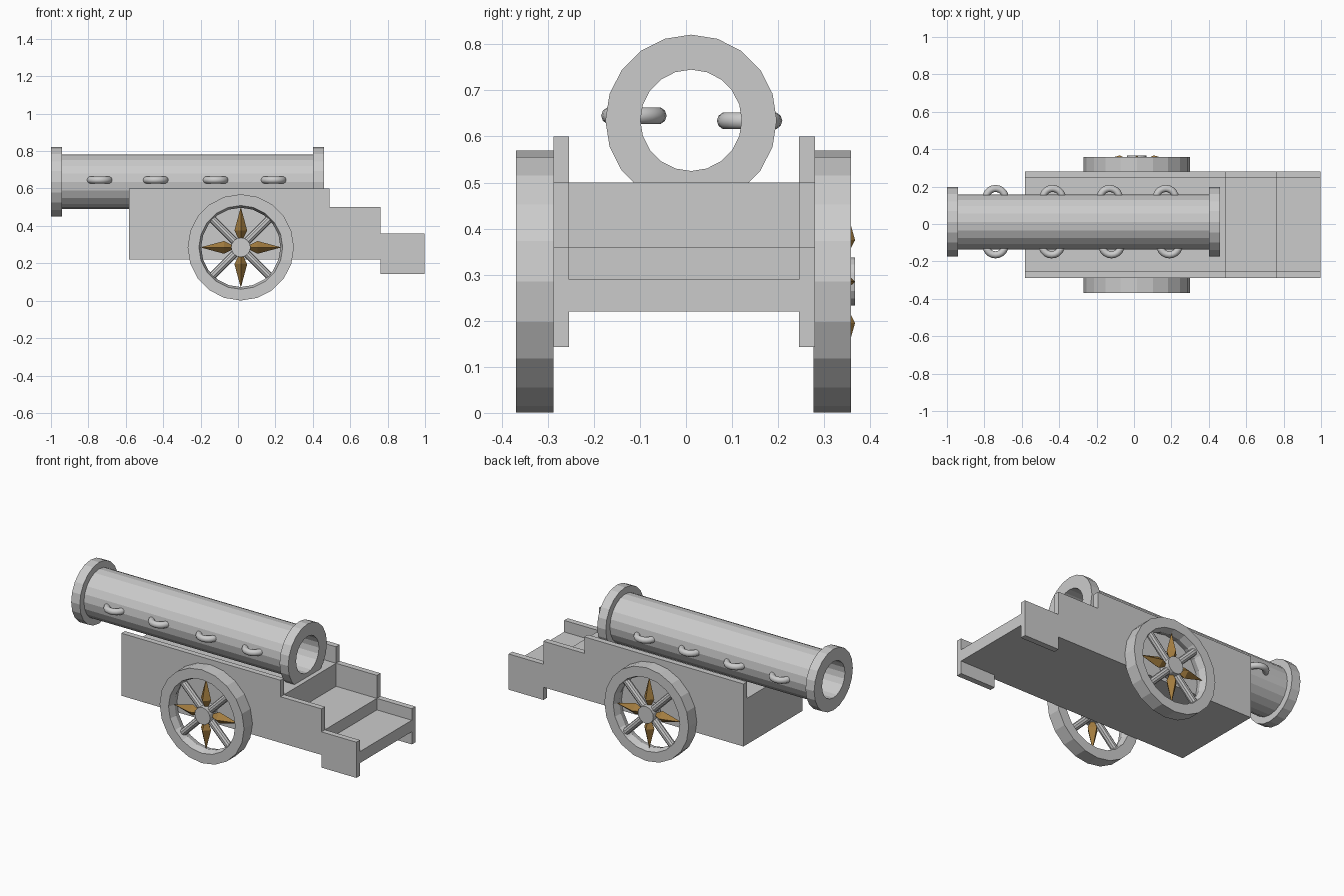
import bpy, bmesh
from math import pi, sin, cos
from mathutils import Matrix, Vector

if "Cube" in bpy.data.objects:
    bpy.data.objects.remove(bpy.data.objects["Cube"])

gold = bpy.data.materials.new("gold_paint")
gold.diffuse_color = (0.36, 0.2, 0.05, 1)
gold.use_nodes = True
gold.node_tree.nodes["Principled BSDF"].inputs["Base Color"].default_value = gold.diffuse_color


def finish(bm, name, mat=None, smooth=False):
    bmesh.ops.recalc_face_normals(bm, faces=bm.faces)
    me = bpy.data.meshes.new(name)
    bm.to_mesh(me)
    bm.free()
    ob = bpy.data.objects.new(name, me)
    bpy.context.collection.objects.link(ob)
    if mat:
        me.materials.append(mat)
    for p in me.polygons:
        p.use_smooth = smooth
    return ob


def lathe(name, profile, sides, to_world):
    """Revolve a closed (radius, along) profile; to_world maps (u, v, along)."""
    bm = bmesh.new()
    rings = []
    for i in range(sides):
        a = 2 * pi * i / sides
        rings.append([bm.verts.new(to_world(r * cos(a), r * sin(a), h)) for r, h in profile])
    n = len(profile)
    for i in range(sides):
        a, b = rings[i], rings[(i + 1) % sides]
        for j in range(n):
            k = (j + 1) % n
            bm.faces.new((a[j], b[j], b[k], a[k]))
    return finish(bm, name)


def extrude_xz(name, outline, y0, y1):
    """Extrude an (x, z) outline between two y values."""
    bm = bmesh.new()
    f = bm.faces.new([bm.verts.new((x, y0, z)) for x, z in outline])
    ext = bmesh.ops.extrude_face_region(bm, geom=[f])["geom"]
    vs = [g for g in ext if isinstance(g, bmesh.types.BMVert)]
    bmesh.ops.translate(bm, verts=vs, vec=(0, y1 - y0, 0))
    return finish(bm, name)


def rod(name, a, b, radius, sides):
    a, b = Vector(a), Vector(b)
    d = b - a
    bm = bmesh.new()
    m = Matrix.Translation((a + b) / 2) @ d.to_track_quat('Z', 'Y').to_matrix().to_4x4()
    bmesh.ops.create_cone(bm, cap_ends=True, segments=sides, radius1=radius,
                          radius2=radius, depth=d.length, matrix=m)
    return finish(bm, name)


# Barrel with flanged ends and an open bore
BY, BZ = 0.011, 0.635
lathe("barrel", [(0.110, -1.0), (0.186, -1.0), (0.186, -0.942), (0.146, -0.942),
                 (0.146, 0.402), (0.186, 0.402), (0.186, 0.46), (0.110, 0.46)],
      20, lambda u, v, h: (h, BY + u, BZ + v))

# Lifting rings along both sides of the barrel
for side, y, z, xs in (("front", -0.113, 0.645, (-0.74, -0.44, -0.12, 0.19)),
                       ("back", 0.138, 0.634, (-0.74, -0.435, -0.13, 0.17))):
    for i, x in enumerate(xs):
        ring = lathe(f"barrel_ring_{side}_{i + 1}",
                     [(0.052 + 0.019 * cos(2 * pi * k / 10), 0.019 * sin(2 * pi * k / 10))
                      for k in range(10)],
                     20, lambda u, v, h: (x + u, y + v, z + h))
        for p in ring.data.polygons:
            p.use_smooth = True

# Carriage: stepped side panels and stepped bed between them
panel = [(-0.583, 0.22), (0.763, 0.22), (0.763, 0.143), (0.998, 0.143), (0.998, 0.36),
         (0.763, 0.36), (0.763, 0.5), (0.488, 0.5), (0.488, 0.6), (-0.583, 0.6)]
bed = [(-0.583, 0.22), (0.998, 0.22), (0.998, 0.29), (0.763, 0.29), (0.763, 0.36),
       (0.488, 0.36), (0.488, 0.5), (-0.583, 0.5)]
extrude_xz("side_panel_front", panel, -0.288, -0.254)
extrude_xz("side_panel_back", panel, 0.245, 0.28)
extrude_xz("carriage_bed", bed, -0.254, 0.245)

# Wheels: rim, hub, diagonal spokes and gold star points
WX, WZ = 0.015, 0.285
for side, y0, y1, star_y in (("front", -0.369, -0.288, -0.328), ("back", 0.277, 0.358, 0.331)):
    mid = (y0 + y1) / 2
    lathe(f"wheel_rim_{side}",
          [(0.284, y0), (0.284, y1), (0.224, y1), (0.212, mid), (0.224, y0)],
          20, lambda u, v, h: (WX + v, h, WZ + u))
    rod(f"wheel_hub_{side}", (WX, star_y - 0.036, WZ), (WX, star_y + 0.036, WZ), 0.052, 16)
    for i in range(4):
        a = pi / 4 + i * pi / 2
        rod(f"wheel_spoke_{side}_{i + 1}", (WX, star_y, WZ),
            (WX + 0.22 * cos(a), star_y, WZ + 0.22 * sin(a)), 0.021, 10)
        # Four-sided spindle, widest near the hub
        b = i * pi / 2
        out, across = Vector((cos(b), 0, sin(b))), Vector((-sin(b), 0, cos(b)))
        c = Vector((WX, star_y, WZ))
        bm = bmesh.new()
        inner, tip = bm.verts.new(c + out * 0.02), bm.verts.new(c + out * 0.216)
        deep = Vector((0, 0.036, 0))
        belt = [bm.verts.new(c + out * 0.09 + d)
                for d in (across * 0.034, deep, across * -0.034, -deep)]
        for k in range(4):
            bm.faces.new((belt[k], belt[(k + 1) % 4], tip))
            bm.faces.new((belt[(k + 1) % 4], belt[k], inner))
        finish(bm, f"wheel_star_point_{side}_{i + 1}", gold)
